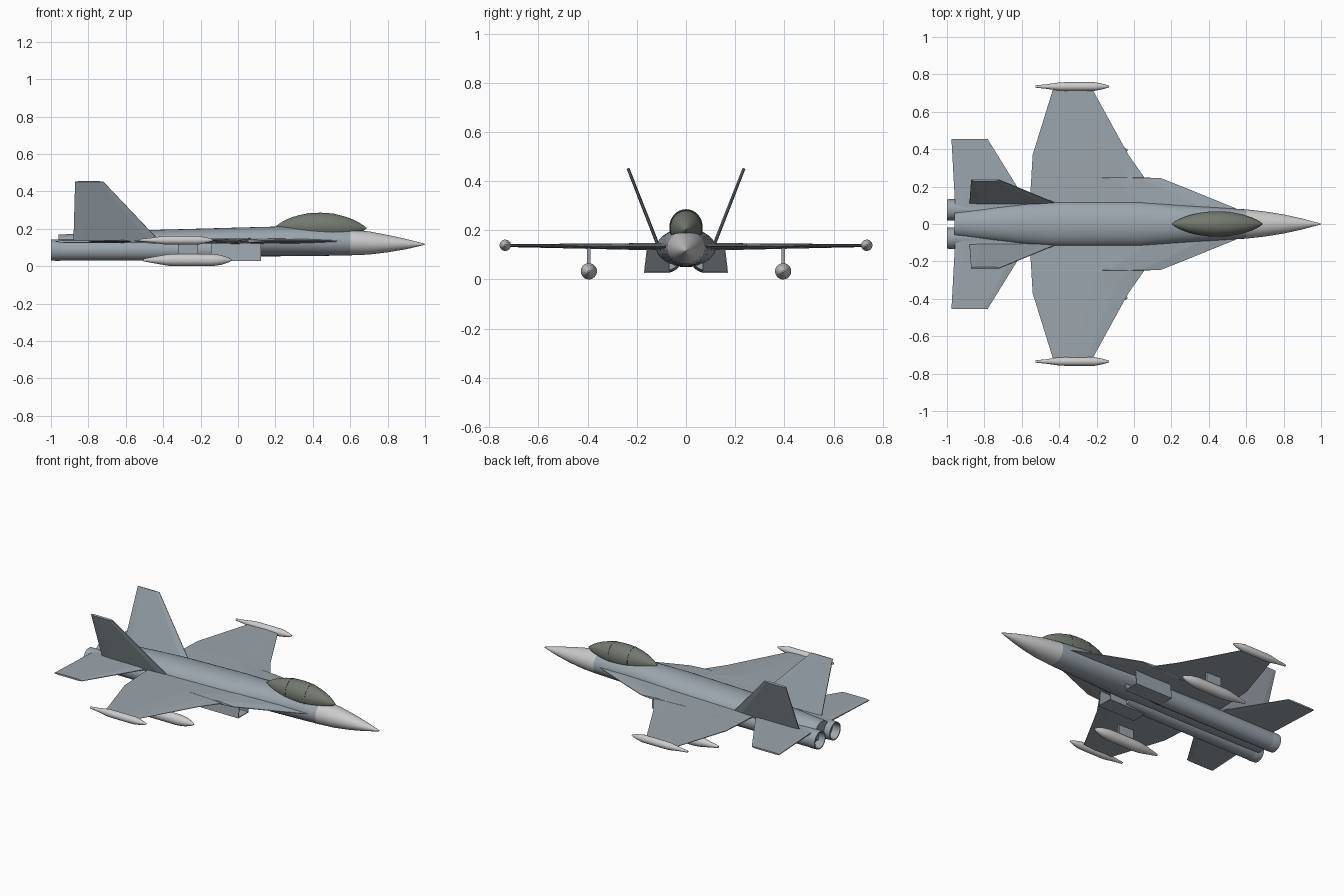
import bpy, bmesh, math
from mathutils import Vector

if "Cube" in bpy.data.objects:
    bpy.data.objects.remove(bpy.data.objects["Cube"])


def material(name, rgb):
    m = bpy.data.materials.new(name)
    m.diffuse_color = (*rgb, 1)
    m.use_nodes = True
    m.node_tree.nodes["Principled BSDF"].inputs["Base Color"].default_value = m.diffuse_color
    return m


BODY = material("body_grey", (0.33, 0.38, 0.42))
LIGHT = material("light_grey", (0.56, 0.59, 0.58))
GLASS = material("canopy_tint", (0.17, 0.19, 0.16))
DARK = material("dark_metal", (0.10, 0.11, 0.12))


def finish(name, bm, mat, mirror=False, smooth=True):
    bmesh.ops.recalc_face_normals(bm, faces=bm.faces[:])
    me = bpy.data.meshes.new(name)
    bm.to_mesh(me)
    bm.free()
    ob = bpy.data.objects.new(name, me)
    bpy.context.collection.objects.link(ob)
    me.materials.append(mat)
    if mirror:
        mod = ob.modifiers.new("mirror", 'MIRROR')
        mod.use_axis = (False, True, False)
    if smooth:
        bpy.ops.object.select_all(action='DESELECT')
        ob.select_set(True)
        bpy.context.view_layer.objects.active = ob
        bpy.ops.object.shade_smooth_by_angle(angle=math.radians(35))
    return ob


def skin(bm, rings):
    """Bridge rings of vertices and cap both ends."""
    n = len(rings[0])
    for a, b in zip(rings, rings[1:]):
        for i in range(n):
            j = (i + 1) % n
            bm.faces.new((a[i], a[j], b[j], b[i]))
    bm.faces.new(rings[0])
    bm.faces.new(rings[-1])


def loft(name, sections, mat, y=0.0, mirror=False, n=32):
    """Elliptical sections (x, half width, z bottom, z top) along x."""
    bm = bmesh.new()
    rings = []
    for x, w, z0, z1 in sections:
        zc, h = (z0 + z1) / 2, (z1 - z0) / 2
        rings.append([bm.verts.new((x, y + w * math.cos(2 * math.pi * i / n),
                                    zc + h * math.sin(2 * math.pi * i / n)))
                      for i in range(n)])
    skin(bm, rings)
    return finish(name, bm, mat, mirror)


def turned(name, profile, mat, y, z, mirror=True, n=24):
    """Round body with (x, radius) profile."""
    return loft(name, [(x, r, z - r, z + r) for x, r in profile], mat, y, mirror, n)


def surface(name, sections, normal, chord, mat=BODY):
    """Wing-like surface: sections (y, z, x lead, x trail, half thickness)."""
    bm = bmesh.new()
    up = Vector(normal).normalized()
    rings = []
    for y, z, xl, xt, t in sections:
        pts = [Vector((xl + (xt - xl) * f, y, z)) + up * t * k for f, k in chord]
        pts += [Vector((xl + (xt - xl) * f, y, z)) - up * t * k for f, k in reversed(chord)]
        rings.append([bm.verts.new(p) for p in pts])
    skin(bm, rings)
    return finish(name, bm, mat, True, False)


def box(name, lo, hi, mirror=True):
    bm = bmesh.new()
    bmesh.ops.create_cube(bm, size=1)
    for v in bm.verts:
        v.co = [(a + b) / 2 + c * (b - a) for a, b, c in zip(lo, hi, v.co)]
    return finish(name, bm, BODY, mirror, False)


# Fuselage and nose cone
loft("fuselage", [
    (0.60, 0.078, 0.058, 0.197), (0.45, 0.088, 0.055, 0.208), (0.22, 0.103, 0.053, 0.212),
    (0.02, 0.120, 0.052, 0.207), (-0.44, 0.120, 0.050, 0.194), (-0.60, 0.108, 0.050, 0.188),
    (-0.77, 0.090, 0.050, 0.180), (-0.96, 0.068, 0.050, 0.168)], BODY)
loft("nose_cone", [
    (0.60, 0.078, 0.058, 0.197), (0.70, 0.067, 0.062, 0.186), (0.80, 0.051, 0.074, 0.167),
    (0.90, 0.029, 0.091, 0.145), (0.97, 0.010, 0.107, 0.127), (1.0, 0.002, 0.115, 0.119)], LIGHT)


# Canopy with two frame hoops
def canopy_section(x, grow=0.0):
    s = max(0.02, 1 - ((x - 0.445) / 0.242) ** 2) ** 0.8
    zc = 0.207 - 0.02 * (x - 0.445)
    return (x, 0.068 * s + grow, zc - 0.07 * s - grow, zc + 0.079 * s + grow)


loft("canopy", [canopy_section(0.445 - 0.242 * math.cos(math.pi * i / 18))
                for i in range(19)], GLASS)
for k, x in enumerate((0.375, 0.51)):
    loft(f"canopy_frame_{k + 1}", [canopy_section(x + d, 0.0015) for d in (-0.004, 0.004)], GLASS)

# Main wings with root extensions
lens = [(0, 0.15), (0.15, 0.7), (0.4, 1), (1, 0.2)]
surface("wing", [
    (0.05, 0.134, 0.62, -0.555, 0.016), (0.08, 0.134, 0.553, -0.555, 0.016),
    (0.187, 0.134, 0.29, -0.553, 0.014), (0.246, 0.134, 0.142, -0.549, 0.013),
    (0.248, 0.134, 0.056, -0.549, 0.013), (0.37, 0.135, -0.03, -0.542, 0.011),
    (0.73, 0.138, -0.228, -0.43, 0.006)], (0, 0, 1), lens)

# Tailplanes and canted fins
plate = [(0, 0.3), (0.12, 1), (0.88, 1), (1, 0.4)]
surface("tailplane", [(0.07, 0.132, -0.545, -0.955, 0.009),
                      (0.455, 0.132, -0.783, -0.976, 0.005)], (0, 0, 1), plate)
surface("tail_fin", [(0.108, 0.125, -0.41, -0.88, 0.007),
                     (0.236, 0.452, -0.72, -0.871, 0.006)], (0, 0.93, -0.36), plate)

# Engine nacelles and hollow nozzles
turned("nacelle", [(0.0, 0.048), (-0.14, 0.056), (-0.95, 0.056)], BODY, 0.076, 0.086, n=32)
turned("nozzle", [(-0.94, 0.054), (-0.955, 0.058), (-1.0, 0.056), (-1.0, 0.049), (-0.93, 0.042)],
       BODY, 0.076, 0.086, n=32)
turned("nozzle_core", [(-0.932, 0.043), (-0.936, 0.042)], DARK, 0.076, 0.086)

# Air intakes, hollowed from the front
bm = bmesh.new()
bmesh.ops.create_cube(bm, size=1)
for v in bm.verts:
    v.co = (-0.01 + 0.265 * v.co.x, 0.119 + 0.104 * v.co.y, 0.08 + 0.106 * v.co.z)
    if v.co.y > 0.12 and v.co.z > 0.1:
        v.co.y -= 0.012
front = max(bm.faces, key=lambda f: f.calc_center_median().x)
bmesh.ops.inset_region(bm, faces=[front], thickness=0.007)
inner = bmesh.ops.extrude_face_region(bm, geom=[front])['geom']
bmesh.ops.translate(bm, vec=(-0.12, 0, 0), verts=[g for g in inner if isinstance(g, bmesh.types.BMVert)])
if front.is_valid:
    bmesh.ops.delete(bm, geom=[front], context='FACES_ONLY')
for f in bm.faces:
    c = f.calc_center_median()
    if f.normal.x > 0.9 and c.x < 0.1:
        f.material_index = 1
intake = finish("air_intake", bm, BODY, True, False)
intake.data.materials.append(DARK)

# Wingtip missiles, drop tanks and pylons
turned("wingtip_missile", [(-0.527, 0.006), (-0.47, 0.012), (-0.40, 0.022), (-0.37, 0.023), (-0.21, 0.023),
                           (-0.16, 0.013), (-0.134, 0.004)], LIGHT, 0.735, 0.139)
turned("drop_tank", [(-0.505, 0.007), (-0.45, 0.017), (-0.38, 0.030), (-0.34, 0.033), (-0.14, 0.033),
                     (-0.09, 0.026), (-0.05, 0.013), (-0.035, 0.004)], LIGHT, 0.395, 0.033)
box("pylon", (-0.32, 0.388, 0.055), (-0.215, 0.402, 0.13))
